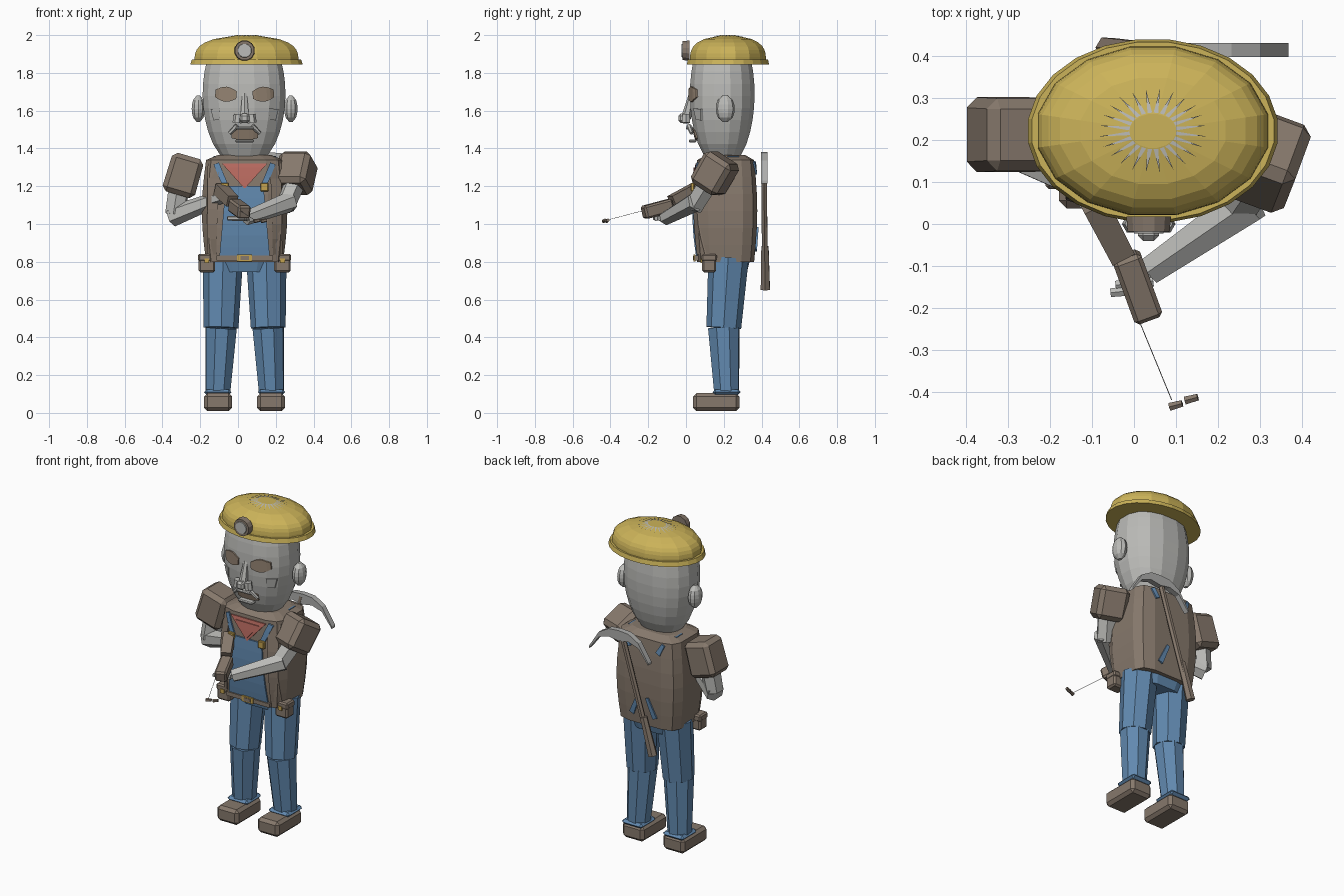
import bpy, bmesh, math
from mathutils import Vector
from mathutils.bvhtree import BVHTree

if "Cube" in bpy.data.objects:
    bpy.data.objects.remove(bpy.data.objects["Cube"], do_unlink=True)


def material(name, red, green, blue):
    colour = (red, green, blue, 1)
    mat = bpy.data.materials.new(name)
    mat.use_nodes = True
    mat.diffuse_color = colour
    mat.node_tree.nodes["Principled BSDF"].inputs["Base Color"].default_value = colour
    return mat


BROWN = material("worn brown", 0.24, 0.19, 0.15)
TAN = material("eye and mouth tan", 0.3, 0.23, 0.17)
GREY = material("pale grey", 0.5, 0.5, 0.48)
STEEL = material("steel grey", 0.42, 0.42, 0.41)
BLUE = material("denim blue", 0.12, 0.25, 0.43)
YELLOW = material("helmet yellow", 0.6, 0.45, 0.1)
RED = material("scarf red", 0.5, 0.15, 0.12)
GOLD = material("buckle gold", 0.55, 0.36, 0.08)

MID = 0.035  # the figure stands slightly off centre
SIDES = (("right", -1), ("left", 1))


def finish(name, mat, bm, bevel=0):
    bmesh.ops.recalc_face_normals(bm, faces=bm.faces)
    mesh = bpy.data.meshes.new(name)
    bm.to_mesh(mesh)
    bm.free()
    mesh.materials.append(mat)
    part = bpy.data.objects.new(name, mesh)
    bpy.context.collection.objects.link(part)
    if bevel:
        modifier = part.modifiers.new("chamfer", "BEVEL")
        modifier.width = bevel
        modifier.segments = 1
    return part


def skin(name, mat, sections, bevel=0):
    """Join equal sections of points into one closed body."""
    bm = bmesh.new()
    loops = [[bm.verts.new(point) for point in section] for section in sections]
    for low, high in zip(loops, loops[1:]):
        for i in range(len(low)):
            bm.faces.new((low[i - 1], low[i], high[i], high[i - 1]))
    bm.faces.new(loops[0])
    bm.faces.new(loops[-1])
    return finish(name, mat, bm, bevel)


def rounded(angle, power):
    """Point on a unit circle, squared off as the power falls."""
    return [math.copysign(abs(c) ** power, c) for c in (math.cos(angle), math.sin(angle))]


def corners(count):
    return [math.tau * (i + 0.5) / count for i in range(count)]


def solid(name, mat, centre, half, bottom, top, profile, steps=1, sides=12, power=1):
    """Upright body whose section is scaled along its height by a rule."""
    sections = []
    for step in range(steps + 1):
        t = step / steps
        grow = profile(t)
        ring = [rounded(a, power) for a in corners(sides)]
        sections.append([(centre[0] + half[0] * grow * x, centre[1] + half[1] * grow * y,
                          bottom + (top - bottom) * t) for x, y in ring])
    return skin(name, mat, sections)


def limb(name, mat, start, end, radius, end_radius, sides=6, bevel=0):
    """Tapered prism between two points."""
    start, end = Vector(start), Vector(end)
    turn = (end - start).to_track_quat("Z", "Y")
    sections = [[place + turn @ Vector((size * math.cos(a), size * math.sin(a), 0))
                 for a in corners(sides)]
                for place, size in ((start, radius), (end, end_radius))]
    return skin(name, mat, sections, bevel)


def box(name, mat, centre, size, bevel=0):
    bm = bmesh.new()
    bmesh.ops.create_cube(bm, size=1)
    for vert in bm.verts:
        vert.co = Vector(c + v * s for c, v, s in zip(centre, vert.co, size))
    return finish(name, mat, bm, bevel)


def patch(name, mat, body, start, end, width, end_width, bulge=0, facing=-1, gap=0.009):
    """Thin strip that follows the front or back of a body between two x-z points."""
    mesh = body.data
    tree = BVHTree.FromPolygons([v.co for v in mesh.vertices],
                                [p.vertices[:] for p in mesh.polygons])
    start, end = Vector(start), Vector(end)
    across = (end - start).orthogonal().normalized()
    steps = 6
    sections = []
    for step in range(steps + 1):
        t = step / steps
        half = width + (end_width - width) * t + bulge * math.sin(math.pi * t)
        front, rear = [], []
        for edge in (-half, half):
            x, z = start.lerp(end, t) + across * edge
            y = tree.ray_cast(Vector((x, facing, z)), Vector((0, -facing, 0)))[0].y
            front.append((x, y + facing * gap, z))
            rear.append((x, y, z))
        sections.append(front + rear[::-1])
    return skin(name, mat, sections)


# Trunk and head come first, since flat details are laid on them
solid("hips", BLUE, (MID, 0.225), (0.2, 0.125), 0.745, 0.84, lambda t: 0.8 + 0.2 * t, power=0.7)
jacket = solid("jacket", BROWN, (MID, 0.21), (0.23, 0.17), 0.8, 1.34,
               lambda t: 0.9 + 0.1 * math.sin(math.pi * t), steps=6, power=0.45)
solid("jacket_yoke", BROWN, (MID, 0.21), (0.205, 0.15), 1.34, 1.365,
      lambda t: 1 - 0.3 * t, power=0.45)
solid("neck", GREY, (MID, 0.19), (0.1, 0.08), 1.33, 1.4, lambda t: 1)
head = solid("head", GREY, (0.032, 0.192), (0.223, 0.174), 1.36, 1.87,
             lambda t: math.sin(0.22 + 2.1 * t) ** 0.38, steps=8, sides=16, power=0.85)

# Dungarees front, belt and scarf
patch("bib", BLUE, jacket, (MID, 1.2), (MID, 0.81), 0.1, 0.135)
box("belt", BROWN, (MID, 0.055, 0.82), (0.3, 0.02, 0.025))
box("belt_buckle", GOLD, (MID, 0.045, 0.82), (0.08, 0.01, 0.035))
box("belt_buckle_centre", BROWN, (MID, 0.042, 0.82), (0.045, 0.01, 0.02))
patch("scarf", RED, jacket, (MID, 1.32), (MID, 1.19), 0.12, 0.003)
patch("scarf_fold", RED, jacket, (MID, 1.3), (MID, 1.21), 0.08, 0.003, gap=0.015)

# Face
patch("mouth", TAN, head, (MID - 0.07, 1.475), (MID + 0.07, 1.475), 0.02, 0.02, bulge=0.012)
for name, height, depth in (("upper_lip", 1.508, 0.02), ("lower_lip", 1.44, 0.035)):
    box(name, GREY, (MID, depth, height), (0.1, 0.04, 0.015), bevel=0.005)
limb("nose_bridge", GREY, (MID, 0.03, 1.69), (MID, 0, 1.56), 0.014, 0.027)
box("nose_tip", GREY, (MID, -0.01, 1.56), (0.05, 0.06, 0.05), bevel=0.012)

for tag, s in SIDES:
    # Legs and boots
    ankle, knee = (MID + s * 0.142, 0.215, 0.11), (MID + s * 0.125, 0.2, 0.45)
    limb(tag + "_thigh", BLUE, (MID + s * 0.115, 0.225, 0.82), knee, 0.107, 0.092, sides=8)
    limb(tag + "_shin", BLUE, knee, ankle, 0.088, 0.07, sides=8)
    box(tag + "_cuff", BLUE, ankle, (0.145, 0.15, 0.03), bevel=0.015)
    box(tag + "_boot", BROWN, (MID + s * 0.14, 0.16, 0.057), (0.148, 0.245, 0.095), bevel=0.018)

    # Belt pouches
    side = MID + s * 0.2
    box(tag + "_pouch", BROWN, (side, 0.123, 0.793), (0.088, 0.074, 0.098), bevel=0.01)
    box(tag + "_pouch_flap", BROWN, (side, 0.123, 0.822), (0.092, 0.08, 0.04), bevel=0.008)
    box(tag + "_pouch_clasp", GOLD, (side, 0.083, 0.805), (0.025, 0.01, 0.025))

    # Lapels, straps and buckles
    def at(x, z):
        return MID + s * x, z
    patch(tag + "_lapel", BROWN, jacket, at(0.165, 1.32), at(0.175, 0.84), 0.03, 0.025)
    patch(tag + "_strap", BLUE, jacket, at(0.1, 1.2), at(0.15, 1.32), 0.015, 0.015)
    patch(tag + "_back_strap_low", BLUE, jacket, at(0.08, 0.86), at(0.03, 0.98), 0.016, 0.01, facing=1)
    patch(tag + "_back_strap_high", BLUE, jacket, at(0.1, 1.27), at(0.13, 1.33), 0.016, 0.01, facing=1)
    box(tag + "_shoulder_strap", BLUE, (MID + s * 0.15, 0.25, 1.354), (0.03, 0.06, 0.01))
    box(tag + "_strap_buckle", GOLD, (MID + s * 0.105, 0.035, 1.195), (0.042, 0.02, 0.045), bevel=0.004)

    # Paired features of the face
    patch(tag + "_eye", TAN, head, at(0.043, 1.682), at(0.155, 1.692), 0.02, 0.02, bulge=0.02)
    patch(tag + "_cheek", GREY, head, at(0.155, 1.61), at(0.15, 1.55), 0.025, 0.015)
    limb(tag + "_nostril", GREY, (MID + s * 0.035, 0, 1.58), (MID + s * 0.04, 0, 1.535), 0.022, 0.024)
    limb(tag + "_lip_fold", GREY, (MID + s * 0.04, 0.015, 1.52), (MID + s * 0.08, 0.03, 1.48), 0.014, 0.01)
    solid(tag + "_ear", GREY, (MID + s * 0.245, 0.208), (0.037, 0.05), 1.54, 1.68,
          lambda t: 0.25 + 0.75 * math.sqrt(abs(math.sin(math.pi * t))), steps=6, sides=10)

# Helmet with rays around its crown
crown = Vector((0.045, 0.222, 1.9995))
solid("helmet_brim", YELLOW, crown, (0.3, 0.22), 1.845, 1.872, lambda t: 1 - 0.03 * t, sides=24)
solid("helmet_dome", YELLOW, crown, (0.28, 0.205), 1.865, 1.998,
      lambda t: math.sqrt(1 - 0.96 * t ** 3), steps=7, sides=16)
bm = bmesh.new()
for angle in corners(24):
    tips = [(0.056, -0.1, 0), (0.13, 0, -0.009), (0.056, 0.1, 0)]
    bm.faces.new([bm.verts.new(crown + Vector((
        r * math.cos(angle + swing), 0.78 * r * math.sin(angle + swing), drop)))
        for r, swing, drop in tips])
finish("helmet_rays", GREY, bm)
limb("lamp_housing", BROWN, (MID, 0.018, 1.918), (MID, -0.018, 1.918), 0.055, 0.052, sides=12)
limb("lamp_lens", GREY, (MID, -0.01, 1.918), (MID, -0.023, 1.918), 0.04, 0.036, sides=12)

# Right arm
limb("right_sleeve", BROWN, (-0.26, 0.213, 1.36), (-0.32, 0.213, 1.155), 0.122, 0.127, sides=4, bevel=0.025)
limb("right_upper_arm", GREY, (-0.31, 0.21, 1.2), (-0.335, 0.2, 1.05), 0.06, 0.055)
limb("right_forearm", GREY, (-0.35, 0.21, 1.04), (-0.13, 0.1, 1.125), 0.056, 0.042)
limb("right_hand", GREY, (-0.15, 0.11, 1.12), (-0.08, 0.03, 1.14), 0.04, 0.03)

# Left arm
limb("left_sleeve", BROWN, (0.325, 0.2, 1.35), (0.29, 0.105, 1.185), 0.125, 0.122, sides=4, bevel=0.025)
limb("left_upper_arm", GREY, (0.3, 0.12, 1.22), (0.245, 0.04, 1.09), 0.058, 0.055)
limb("left_forearm", GREY, (0.28, 0.055, 1.12), (0.04, -0.11, 1.03), 0.055, 0.038)
for i in range(4):
    knuckle = Vector((0.07 - 0.012 * i, -0.1 - 0.018 * i, 1.03))
    limb("left_finger_%d" % i, GREY, knuckle, knuckle - Vector((0.09, 0.01, 0)), 0.015, 0.012)

# Hand-held tool with a fine wire
limb("tool_grip", BROWN, (-0.095, 0.05, 1.185), (-0.03, -0.075, 1.12), 0.045, 0.042, sides=4)
limb("tool_body", BROWN, (-0.02, -0.075, 1.1), (0.035, -0.225, 1.06), 0.05, 0.05, sides=4, bevel=0.01)
limb("tool_wire", STEEL, (0.012, -0.23, 1.07), (0.09, -0.42, 1.02), 0.0015, 0.0015, sides=4)
for name, x, y in (("near", 0.137, -0.421), ("far", 0.1, -0.436)):
    limb(name + "_wire_bead", BROWN, (x - 0.015, y, 1.015), (x + 0.015, y + 0.008, 1.02), 0.011, 0.009)

# Pickaxe slung across the back
limb("pick_handle", BROWN, (0.155, 0.412, 1.36), (-0.03, 0.418, 0.75), 0.017, 0.017)
limb("pick_grip", BROWN, (0, 0.418, 0.88), (-0.065, 0.42, 0.655), 0.022, 0.028)
blade = []
for i in range(-3, 4):
    u = abs(i) / 3
    x, z, depth = 0.165 + 0.068 * i, 1.38 - 0.15 * u ** 3, 0.015 + 0.05 * (1 - u)
    blade.append([(x, 0.398, z), (x, 0.432, z), (x, 0.432, z - depth), (x, 0.398, z - depth)])
skin("pick_head", STEEL, blade)
